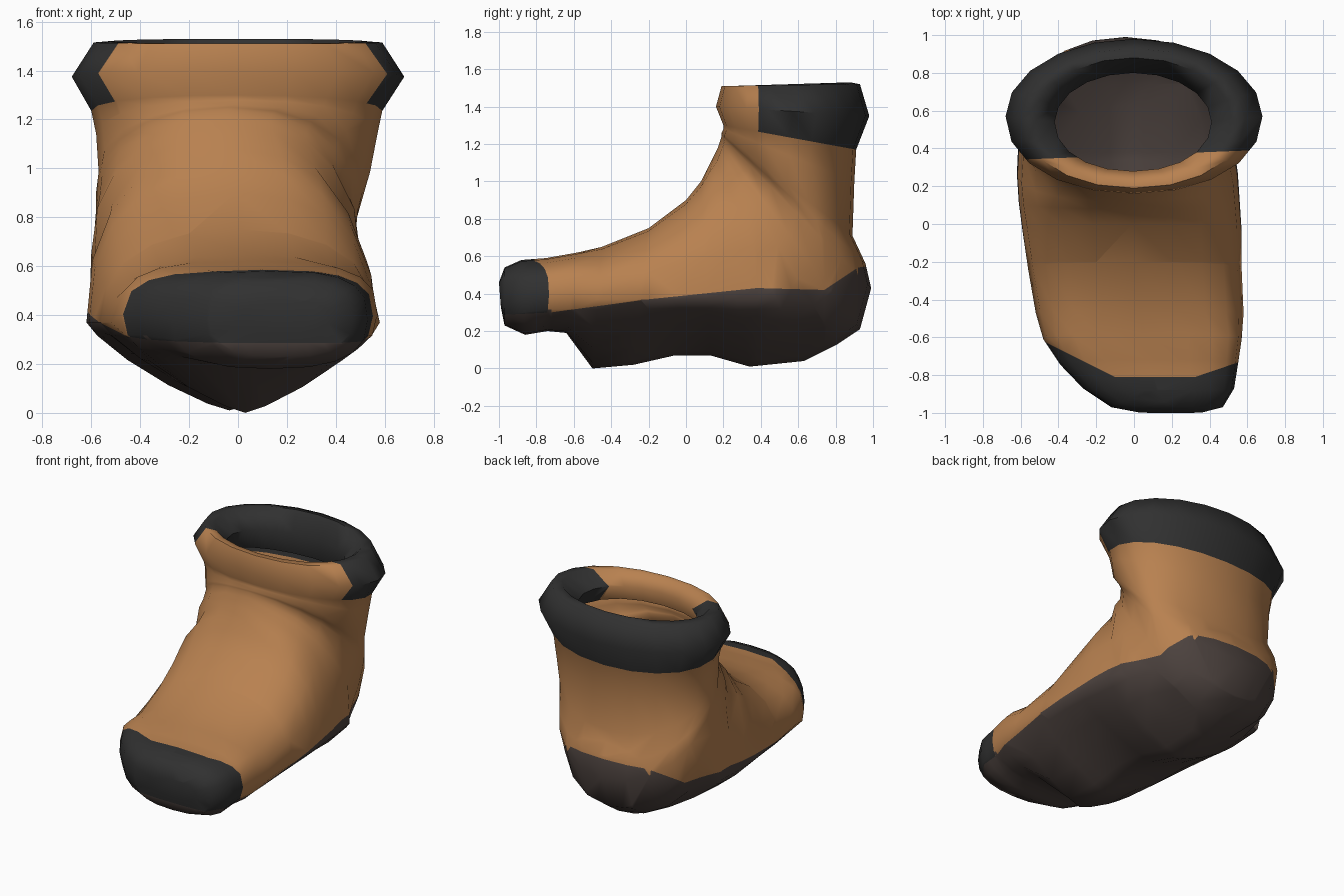
import bpy, bmesh
from math import sin, cos, pi, copysign
from mathutils import Vector

cube = bpy.data.objects.get("Cube")
if cube:
    bpy.data.objects.remove(cube)


def material(name, rgb):
    m = bpy.data.materials.new(name)
    m.use_nodes = True
    m.diffuse_color = (*rgb, 1)
    bsdf = m.node_tree.nodes["Principled BSDF"]
    bsdf.inputs["Base Color"].default_value = (*rgb, 1)
    bsdf.inputs["Roughness"].default_value = 0.8
    return m


TAN, BLACK, BROWN = range(3)
SIDES = 20


def power(value, exponent):
    return copysign(abs(value) ** (2 / exponent), value)


def section(bm, top, base, left, right, upper, lower, widest_height=None):
    """Closed ring between a top/front point and a base/back point (y, z)."""
    top, base = Vector(top), Vector(base)
    middle, half = (left + right) / 2, (right - left) / 2
    widest = 0.5
    if widest_height:
        widest = (widest_height - base.y) / (top.y - base.y)
    ring = []
    for i in range(SIDES):
        angle = 2 * pi * i / SIDES
        across, along = round(cos(angle), 6), round(sin(angle), 6)
        exponent = upper if along > 0 else lower
        reach = 1 - widest if along > 0 else widest
        point = base.lerp(top, widest + reach * power(along, exponent))
        x = middle + half * power(across, exponent)
        ring.append(bm.verts.new((x, point.x, point.y)))
    return ring


def cut(bm, point, normal, near):
    """Split the faces chosen by near() along a plane."""
    faces = [f for f in bm.faces if near(f.calc_center_median())]
    geom = set(faces)
    for f in faces:
        geom.update(f.edges)
        geom.update(f.verts)
    bmesh.ops.bisect_plane(bm, geom=list(geom), dist=1e-4, plane_co=point, plane_no=normal)


# Sections swing from the toe, under the foot, round the heel and up the shaft
toe = [
    ((-1, .46), (-.99, .33), .02, .37),
    ((-.97, .54), (-.97, .23), -.12, .47),
    ((-.88, .58), (-.86, .18), -.27, .53),
    ((-.75, .59), (-.74, .2), -.39, .55),
    ((-.58, .62), (-.64, .19), -.48, .57),
]
arch = [
    ((-.45, .65), (-.5, 0), -.52, .58),
    ((-.2, .75), (-.28, .02), -.56, .57),
    ((0, .9), (-.06, .07), -.59, .57),
    ((.08, 1), (.13, .07), -.61, .56),
    ((.12, 1.08), (.34, .01), -.62, .55),
    ((.15, 1.14), (.63, .04), -.61, .52),
]
shaft = [
    ((.17, 1.18), (.81, .13), -.6, .5),
    ((.18, 1.21), (.93, .21), -.59, .48),
    ((.19, 1.24), (.99, .43), -.58, .49),
    ((.19, 1.25), (.96, .56), -.58, .51),
    ((.19, 1.26), (.89, .71), -.57, .54),
    ((.2, 1.28), (.9, 1), -.58, .57),
    ((.2, 1.3), (.91, 1.17), -.6, .59),
]
# Rolled cuff, turning inwards at the top
cuff = [
    ((.16, 1.4), (.98, 1.35), -.68, .68),
    ((.19, 1.51), (.93, 1.52), -.59, .59),
    ((.23, 1.51), (.88, 1.53), -.52, .52),
    ((.28, 1.43), (.8, 1.4), -.42, .41),
    ((.25, 1.33), (.84, 1.24), -.49, .48),
]

bm = bmesh.new()
rings = [section(bm, *s, upper=3, lower=2.6) for s in toe]
rings += [section(bm, *s, upper=2.3, lower=1.25, widest_height=.37) for s in arch]
rings += [section(bm, *s, upper=2.2, lower=2.1) for s in shaft]
cuff_start = len(rings) - 1
rings += [section(bm, *s, upper=2.1, lower=2) for s in cuff]

in_cuff = bm.faces.layers.int.new("cuff")
bm.faces.new(rings[0])
for k, (a, b) in enumerate(zip(rings, rings[1:])):
    for i in range(SIDES):
        j = (i + 1) % SIDES
        face = bm.faces.new((a[i], a[j], b[j], b[i]))
        face[in_cuff] = int(k >= cuff_start)
bmesh.ops.recalc_face_normals(bm, faces=bm.faces[:])

# Sole edge, given as height along the length
edge = [(-1.1, .28), (-.72, .3), (-.2, .37), (.38, .43), (.74, .42), (.92, .54), (1.1, .56)]
edge_spans = list(zip(edge, edge[1:]))


def sole_height(y):
    for (y0, z0), (y1, z1) in edge_spans:
        if y <= y1:
            return z0 + (z1 - z0) * (y - y0) / (y1 - y0)


for (y0, z0), (y1, z1) in edge_spans:
    cut(bm, (0, y0, z0), (0, 1, 0), lambda c: c.z < .8)
    cut(bm, (0, y0, z0), (0, z0 - z1, y1 - y0), lambda c: c.z < .8 and y0 < c.y < y1)

# Toe cap edge: three lines (offset, slope) that bow towards the toe
cap_lines = [(-.86, -.5), (-.81, 0), (-.92, .34)]
for offset, slope in cap_lines:
    cut(bm, (0, offset, 0), (-slope, 1, 0), lambda c: c.y < -.4)

# The black cuff patch covers everything behind a nearly crosswise line
patch_offset, patch_slope = .365, .04
cut(bm, (0, patch_offset, 0), (-patch_slope, 1, 0), lambda c: c.z > 1.2)

for f in bm.faces:
    c = f.calc_center_median()
    f.material_index = TAN
    if f[in_cuff]:
        if c.y > patch_offset + patch_slope * c.x:
            f.material_index = BLACK
    elif c.z < sole_height(c.y):
        f.material_index = BROWN
    elif c.y < max(offset + slope * c.x for offset, slope in cap_lines):
        f.material_index = BLACK

mesh = bpy.data.meshes.new("boot")
bm.to_mesh(mesh)
bm.free()
mesh.materials.append(material("tan leather", (.48, .22, .08)))
mesh.materials.append(material("black trim", (.03, .03, .03)))
mesh.materials.append(material("dark brown sole", (.072, .054, .048)))
boot = bpy.data.objects.new("boot", mesh)
bpy.context.collection.objects.link(boot)
bpy.context.view_layer.objects.active = boot
boot.select_set(True)
bpy.ops.object.shade_smooth_by_angle(angle=1.1)
